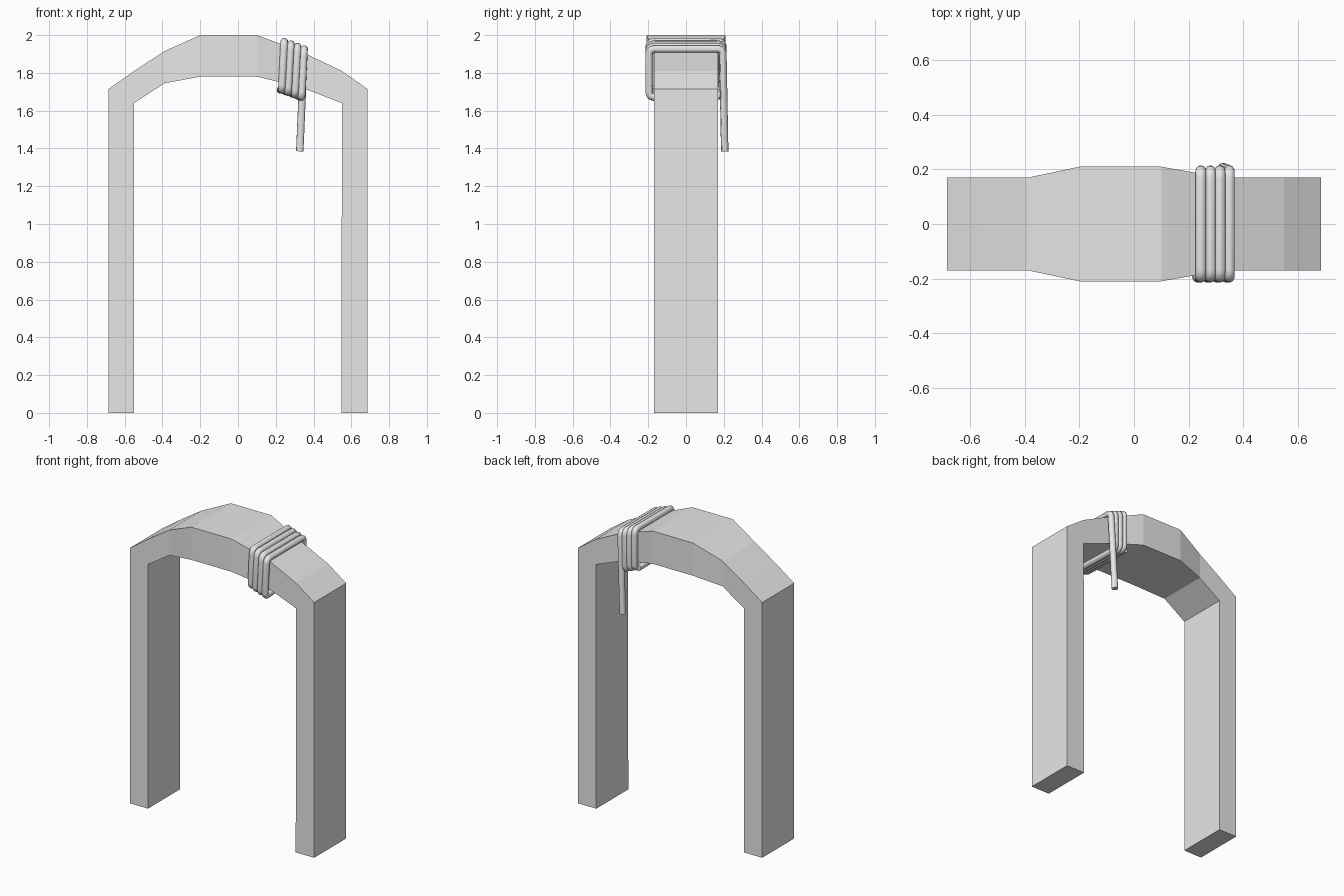
import bpy, bmesh
from mathutils import Vector

cube = bpy.data.objects.get("Cube")
if cube:
    bpy.data.objects.remove(cube, do_unlink=True)

grey = bpy.data.materials.new("plain grey")
grey.use_nodes = True
colour = (0.8, 0.8, 0.8, 1)
grey.diffuse_color = colour
grey.node_tree.nodes["Principled BSDF"].inputs["Base Color"].default_value = colour


def add_object(name, data):
    obj = bpy.data.objects.new(name, data)
    bpy.context.scene.collection.objects.link(obj)
    data.materials.append(grey)
    return obj


# Arch: stations of outer x, outer z, inner x, inner z, half depth
stations = [
    (-0.685, 0, -0.55, 0, 0.17),
    (-0.685, 1.715, -0.55, 1.64, 0.17),
    (-0.55, 1.81, -0.55, 1.64, 0.17),
    (-0.39, 1.915, -0.39, 1.745, 0.17),
    (-0.2, 2.0, -0.2, 1.78, 0.21),
    (0.1, 2.0, 0.1, 1.78, 0.21),
    (0.33, 1.915, 0.33, 1.725, 0.17),
    (0.55, 1.81, 0.55, 1.64, 0.17),
    (0.685, 1.715, 0.55, 1.64, 0.17),
    (0.685, 0, 0.548, 0, 0.17),
]
bm = bmesh.new()
rings = []
for ox, oz, ix, iz, d in stations:
    corners = [(ox, -d, oz), (ox, d, oz), (ix, d, iz), (ix, -d, iz)]
    rings.append([bm.verts.new(c) for c in corners])
for a, b in zip(rings, rings[1:]):
    for i in range(4):
        j = (i + 1) % 4
        bm.faces.new((a[i], a[j], b[j], b[i]))
bm.faces.new(rings[0])
bm.faces.new(rings[-1])
bmesh.ops.remove_doubles(bm, verts=bm.verts, dist=0.0005)
bmesh.ops.recalc_face_normals(bm, faces=bm.faces)
mesh = bpy.data.meshes.new("arch")
bm.to_mesh(mesh)
bm.free()
add_object("arch", mesh)

# Rope: four tilted square turns round the arch, then a hanging tail
Y = 0.195
path = [Vector((0.225, Y - 0.01, 1.71))]
for turn in range(4):
    x, drop = 0.245 + 0.035 * turn, 0.013 * turn
    path += [Vector((x - 0.013, -Y, 1.71 - drop)), Vector((x, -Y, 1.965 - drop)),
             Vector((x, Y, 1.965 - drop))]
    if turn < 3:
        path.append(Vector((x, Y, 1.705 - drop)))
path.append(Vector((0.327, Y + 0.01, 1.385)))

# Round each corner of the rope
points = [path[0]]
for before, corner, after in zip(path, path[1:], path[2:]):
    p = corner + (before - corner).normalized() * 0.03
    q = corner + (after - corner).normalized() * 0.03
    for k in range(6):
        t = k / 5
        points.append(p * (1 - t) ** 2 + corner * 2 * t * (1 - t) + q * t * t)
points.append(path[-1])

curve = bpy.data.curves.new("rope_path", "CURVE")
curve.dimensions = "3D"
curve.bevel_depth = 0.02
curve.bevel_resolution = 4
curve.use_fill_caps = True
spline = curve.splines.new("POLY")
spline.points.add(len(points) - 1)
for target, p in zip(spline.points, points):
    target.co = (*p, 1)
rope = add_object("rope", curve)

bpy.ops.object.select_all(action="DESELECT")
rope.select_set(True)
bpy.context.view_layer.objects.active = rope
bpy.ops.object.convert(target="MESH")
bpy.ops.object.shade_smooth_by_angle()
